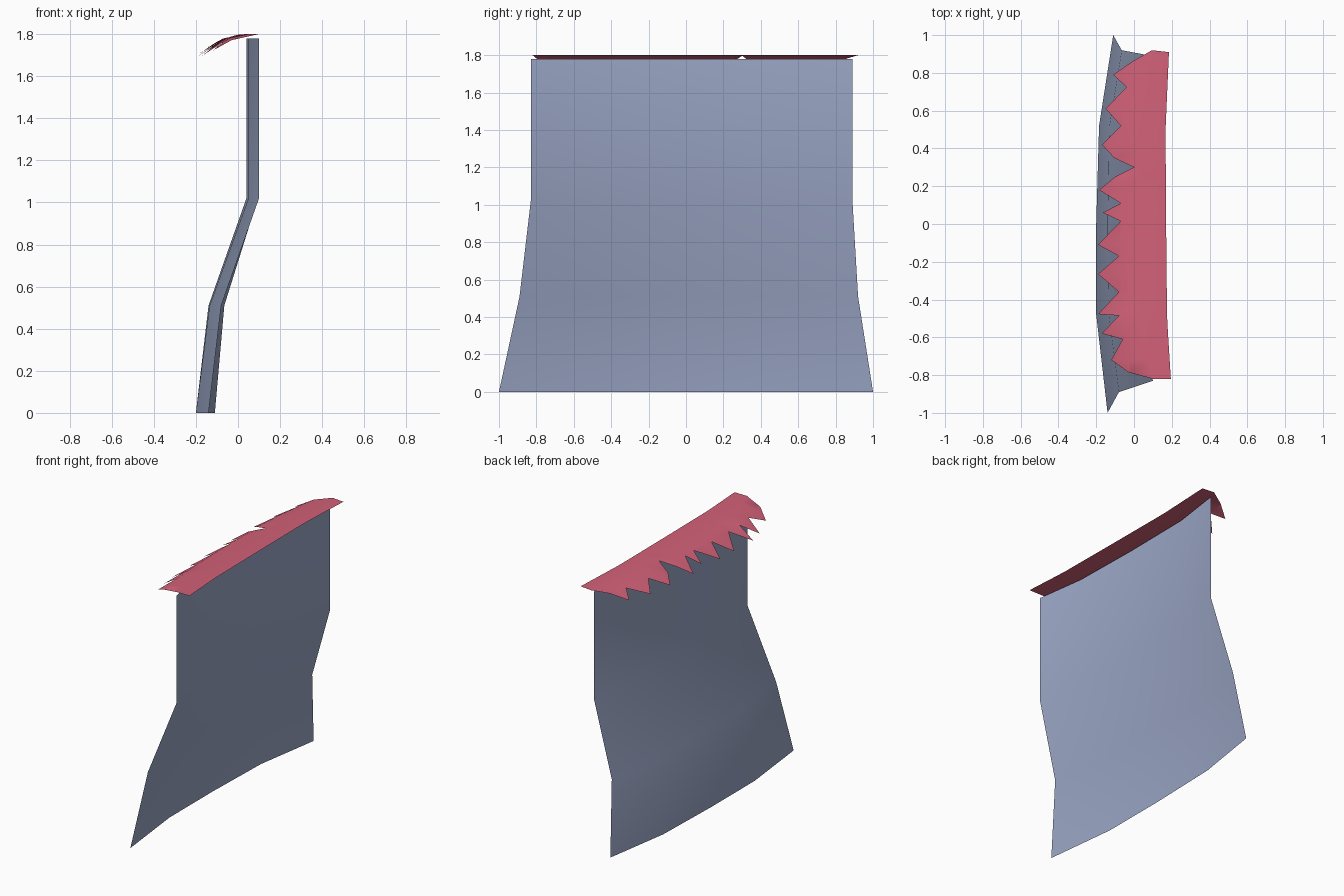
import bpy

if "Cube" in bpy.data.objects:
    bpy.data.objects.remove(bpy.data.objects["Cube"])


def material(name, rgb):
    m = bpy.data.materials.new(name)
    m.diffuse_color = (*rgb, 1)
    m.use_nodes = True
    m.node_tree.nodes["Principled BSDF"].inputs["Base Color"].default_value = m.diffuse_color
    return m


def sheet(name, rows, mat, up):
    """Skin a grid of points into an open surface."""
    n = len(rows[0])
    verts = [p for r in rows for p in r]
    faces = []
    for i in range(len(rows) - 1):
        for j in range(n - 1):
            quad = [i * n + j, i * n + j + 1, (i + 1) * n + j + 1, (i + 1) * n + j]
            # collapse coincident corners into triangles
            keep = []
            for k in quad:
                if all(verts[k] != verts[q] for q in keep):
                    keep.append(k)
            if len(keep) > 2:
                faces.append(keep if up else keep[::-1])
    me = bpy.data.meshes.new(name)
    me.from_pydata(verts, [], faces)
    me.materials.append(mat)
    for p in me.polygons:
        p.use_smooth = True
    ob = bpy.data.objects.new(name, me)
    bpy.context.collection.objects.link(ob)
    return ob


def lerp_curve(pts, y):
    """x on a polyline of (y, x) points."""
    if y <= pts[0][0]:
        return pts[0][1]
    for (a, xa), (b, xb) in zip(pts, pts[1:]):
        if y <= b:
            return xa + (xb - xa) * (y - a) / (b - a)
    return pts[-1][1]


stone = material("blue grey stone", (0.33, 0.39, 0.57))
grass = material("pink grass", (0.65, 0.12, 0.19))

# Cliff wall: four height levels of five bowed columns (x, y)
top = [(0.10, -0.83), (0.05, -0.47), (0.04, 0.02), (0.045, 0.53), (0.095, 0.89)]
levels = [
    (0.0, [(-0.14, -1.0), (-0.2, -0.48), (-0.2, 0.0), (-0.185, 0.52), (-0.11, 1.0)]),
    (0.51, [(-0.08, -0.89), (-0.135, -0.47), (-0.14, 0.01), (-0.13, 0.52), (-0.065, 0.92)]),
    (1.02, top),
    (1.78, top),
]
sheet("cliff_wall", [[(x, y, z) for x, y in pts] for z, pts in levels], stone, False)

# Grass cap: flat ledge along the cliff top, then a drooping jagged fringe
outer = [(-0.82, 0.195), (-0.5, 0.175), (0.0, 0.17), (0.5, 0.167), (0.91, 0.185)]
ridge = [(-0.82, 0.10), (-0.48, 0.05), (0.0, 0.035), (0.52, 0.045), (0.92, 0.095)]
fringe = [(0.10, -0.82), (-0.03, -0.785), (-0.12, -0.72), (-0.06, -0.61), (-0.17, -0.58),
          (-0.08, -0.485), (-0.19, -0.477), (-0.08, -0.36), (-0.19, -0.265), (-0.08, -0.17),
          (-0.19, -0.11), (-0.07, 0.015), (-0.165, 0.06), (-0.07, 0.11), (-0.185, 0.18),
          (-0.10, 0.25), (0.0, 0.30), (-0.105, 0.35), (-0.17, 0.42), (-0.07, 0.52),
          (-0.15, 0.61), (-0.04, 0.725), (-0.11, 0.79), (-0.01, 0.86), (0.095, 0.92)]


def droop(d):
    return 1.8 - 0.09 * (max(d, 0) / 0.22) ** 2


rows = []
for x, y in fringe:
    r = lerp_curve(ridge, y)
    d = max(r - x, 0)
    m = min(d, 0.11)
    yo = min(y, 0.91)
    rows.append([(lerp_curve(outer, yo), yo, 1.8), (r, y, 1.8),
                 (r - m, y, droop(m)), (r - d, y, droop(d))])
sheet("grass_cap", rows, grass, False)

# Face the cap upwards
for p in bpy.data.objects["grass_cap"].data.polygons:
    if p.normal.z < 0:
        p.flip()
